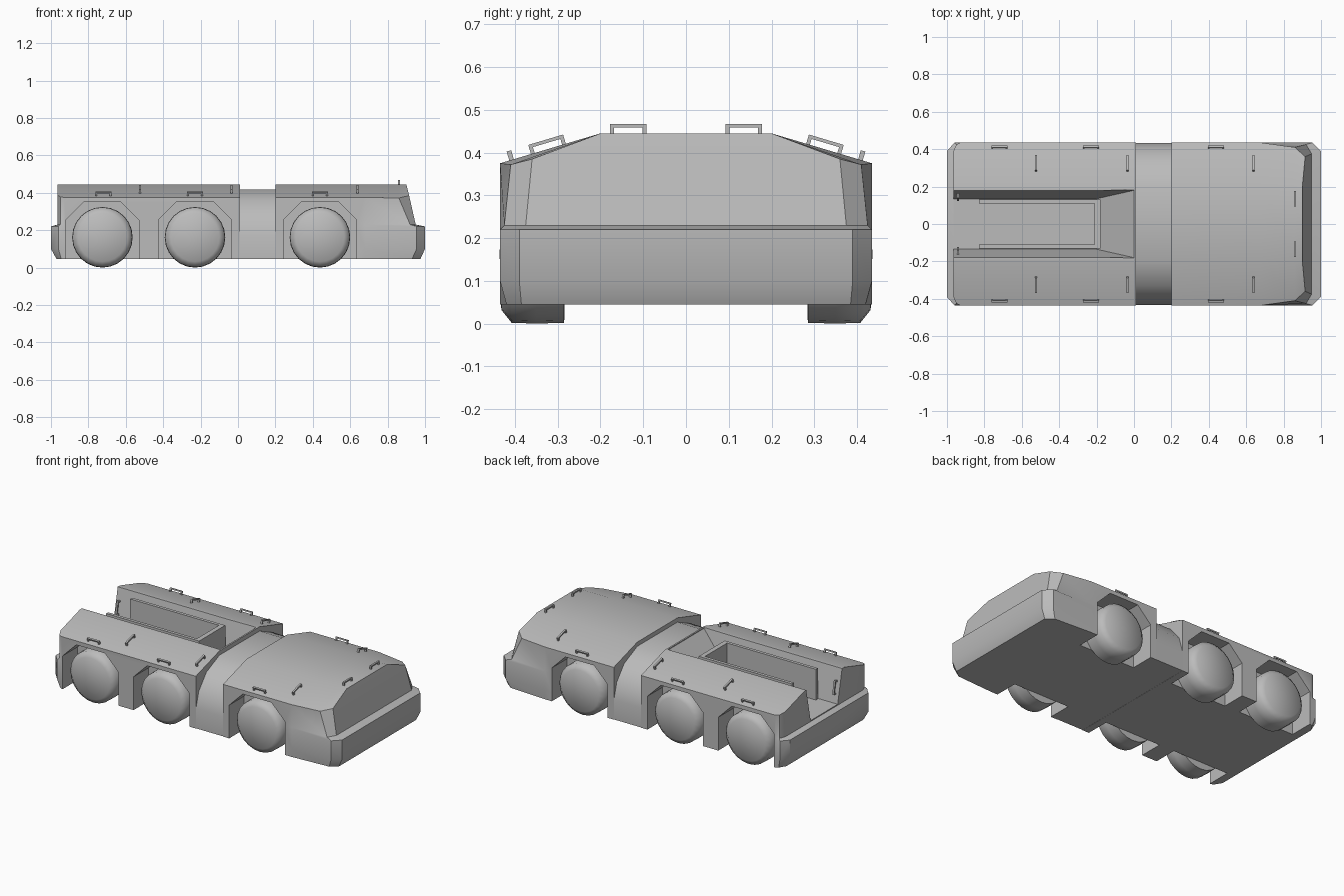
import bpy, bmesh, math
from mathutils import Matrix, Vector

cube = bpy.data.objects.get("Cube")
if cube:
    bpy.data.objects.remove(cube)

grey = bpy.data.materials.new("hull_grey")
grey.use_nodes = True
colour = (0.5, 0.5, 0.5, 1)
grey.diffuse_color = colour
grey.node_tree.nodes["Principled BSDF"].inputs["Base Color"].default_value = colour


def finish(name, bm, smooth=None):
    bmesh.ops.recalc_face_normals(bm, faces=bm.faces[:])
    mesh = bpy.data.meshes.new(name)
    bm.to_mesh(mesh)
    bm.free()
    mesh.materials.append(grey)
    ob = bpy.data.objects.new(name, mesh)
    bpy.context.collection.objects.link(ob)
    if smooth:
        bpy.ops.object.select_all(action="DESELECT")
        ob.select_set(True)
        bpy.context.view_layer.objects.active = ob
        bpy.ops.object.shade_smooth_by_angle(angle=math.radians(smooth))
    return ob


def loft(name, rings, smooth=None):
    """Skin half rings of (x, y, z), mirrored across y, from one end to the other."""
    bm = bmesh.new()
    loops = []
    for ring in rings:
        right = [bm.verts.new(p) for p in ring]
        left = [bm.verts.new((x, -y, z)) for x, y, z in ring]
        loops.append(right + left[::-1])
    n = len(loops[0])
    for a, b in zip(loops, loops[1:]):
        for i in range(n):
            j = (i + 1) % n
            bm.faces.new((a[i], a[j], b[j], b[i]))
    for loop in (loops[0], loops[-1]):
        for i in range(n // 2 - 1):
            bm.faces.new((loop[i], loop[i + 1], loop[n - 2 - i], loop[n - 1 - i]))
    return finish(name, bm, smooth)


def section(x, pts):
    return [(x, y, z) for y, z in pts]


def cut(target, cutter):
    mod = target.modifiers.new("cut", "BOOLEAN")
    mod.operation = "DIFFERENCE"
    mod.solver = "EXACT"
    mod.object = cutter
    cutter.hide_render = True
    cutter.hide_viewport = True
    cutter.display_type = "WIRE"


# Hull cross-section: bottom, lower side, bumper line, shelf, shoulder, roof ridge
HULL = [(.435, .045), (.435, .1), (.435, .22), (.435, .23), (.435, .375), (.2, .445)]

cab = loft("cab", [
    section(.2, HULL),
    section(.68, HULL),
    [(.93, .42, .045), (.955, .435, .1), (.955, .435, .22), (.92, .425, .23),
     (.86, .41, .372), (.86, .2, .445)],
    [(.975, .385, .045), (1, .39, .1), (1, .39, .22), (.95, .375, .23),
     (.915, .36, .385), (.9, .2, .445)]], 35)

rear_hull = loft("rear_hull", [
    section(.01, HULL),
    section(-.93, HULL),
    [(-.945, .425, .045), (-.96, .435, .1), (-.96, .435, .22), (-.95, .425, .23),
     (-.95, .425, .378), (-.95, .2, .445)],
    [(-.97, .385, .045), (-1, .39, .1), (-1, .39, .22), (-.965, .385, .23),
     (-.965, .39, .388), (-.965, .2, .445)]], 35)

# Narrower joint between cab and rear hull
NECK = [(.434, .046), (.434, .17), (.405, .27), (.33, .36), (.2, .418)]
loft("neck", [section(0, NECK), section(.21, NECK)], 35)

# Open cargo trough with a ramp at its front
trough_cutter = loft("trough_cutter", [
    section(-1.1, [(.135, .236), (.19, .5)]),
    section(-.2, [(.135, .236), (.19, .5)]),
    section(0, [(.18, .44), (.195, .5)])])
cut(rear_hull, trough_cutter)

# Thin walls standing in the trough
bm = bmesh.new()
for x, y, w, d in ((-.505, .12, .65, .02), (-.505, -.12, .65, .02), (-.195, 0, .03, .24)):
    bmesh.ops.create_cube(bm, size=1, matrix=Matrix.Translation((x, y, .33))
                          @ Matrix.Diagonal((w, d, .2, 1)))
finish("cargo_liner", bm)

# Wheels and their eight-sided arches
ARCH = [(-.195, -.1), (-.195, .255), (-.1, .35), (.1, .35), (.195, .255), (.195, -.1)]
TYRE = [(0, .28), (.16, .285), (.162, .35), (.16, .408), (.13, .432), (0, .436)]
for label, cx, hull in (("rear", -.725, rear_hull), ("middle", -.23, rear_hull),
                        ("front", .438, cab)):
    for side, s in (("left", 1), ("right", -1)):
        bm = bmesh.new()
        face = bm.faces.new([bm.verts.new((cx + x, s * .285, z)) for x, z in ARCH])
        ext = bmesh.ops.extrude_face_region(bm, geom=[face])["geom"]
        moved = [v for v in ext if isinstance(v, bmesh.types.BMVert)]
        bmesh.ops.translate(bm, verts=moved, vec=(0, s * .3, 0))
        cut(hull, finish(f"{label}_{side}_arch_cutter", bm))

        bm = bmesh.new()
        vs = [bm.verts.new((cx + r, s * y, .162)) for r, y in TYRE]
        es = [bm.edges.new(pair) for pair in zip(vs, vs[1:])]
        bmesh.ops.spin(bm, geom=vs + es, cent=(cx, 0, .162), axis=(0, 1, 0),
                       angle=math.tau, steps=24, use_duplicate=False)
        bmesh.ops.remove_doubles(bm, verts=bm.verts[:], dist=.0005)
        finish(f"{label}_{side}_wheel", bm, 50)


# Grab handles: a bar on two posts, given position, bar direction and outward normal
def handle(name, pos, along, normal):
    u, n = Vector(along).normalized(), Vector(normal).normalized()
    frame = Matrix((u, n.cross(u), n)).transposed().to_4x4()
    bm = bmesh.new()
    for x, z, length, height in ((0, .018, .085, .008), (-.038, .008, .009, .024),
                                 (.038, .008, .009, .024)):
        bmesh.ops.create_cube(bm, size=1, matrix=Matrix.Translation(pos) @ frame
                              @ Matrix.Translation((x, 0, z))
                              @ Matrix.Diagonal((length, .011, height, 1)))
    finish(name, bm)


for side, s in (("left", 1), ("right", -1)):
    slope = (0, s * .07, .235)
    for i, x in enumerate((-.525, -.035, .64)):
        handle(f"{side}_roof_handle_{i + 1}", (x, s * .322, .409), (0, s * .235, -.07), slope)
    for i, x in enumerate((-.72, -.23, .438)):
        handle(f"{side}_shoulder_handle_{i + 1}", (x, s * .408, .383), (1, 0, 0), slope)
    handle(f"{side}_nose_handle", (.86, s * .135, .445), (0, 1, 0), (0, 0, 1))
    handle(f"{side}_trough_handle", (-.94, s * .153, .33), (0, s * .2, 1), (0, -s, .2))
